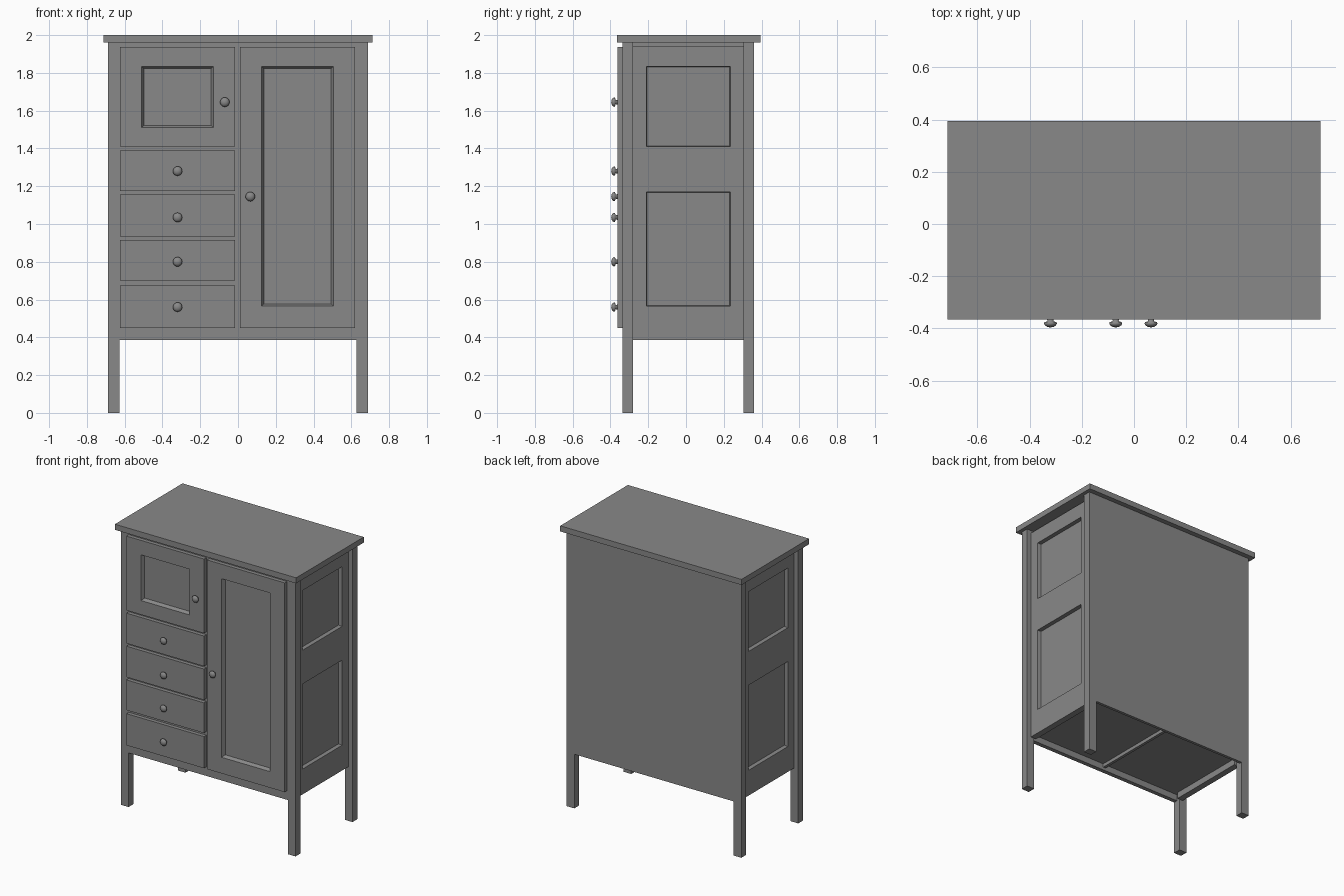
import bpy, bmesh, math
from mathutils import Vector

cube = bpy.data.objects.get("Cube")
if cube:
    bpy.data.objects.remove(cube, do_unlink=True)

grey = bpy.data.materials.new("painted_grey")
grey.use_nodes = True
colour = (0.25, 0.25, 0.25, 1)
grey.diffuse_color = colour
grey.node_tree.nodes["Principled BSDF"].inputs["Base Color"].default_value = colour


def finish(name, bm):
    bmesh.ops.recalc_face_normals(bm, faces=bm.faces)
    mesh = bpy.data.meshes.new(name)
    bm.to_mesh(mesh)
    bm.free()
    mesh.materials.append(grey)
    obj = bpy.data.objects.new(name, mesh)
    bpy.context.collection.objects.link(obj)
    return obj


def box(name, x, y, z):
    bm = bmesh.new()
    bmesh.ops.create_cube(bm, size=1)
    for v in bm.verts:
        v.co = Vector([(a + b) / 2 + c * (b - a) for (a, b), c in zip((x, y, z), v.co)])
    return finish(name, bm)


def panelled_plate(name, place, outer, hole, thick, depth, bevel):
    """Plate with a recessed panel; place(u, v, d) maps plate space, d = depth behind the face."""
    u0, u1, v0, v1 = hole
    floor = (u0 + bevel, u1 - bevel, v0 + bevel, v1 - bevel)
    bm = bmesh.new()
    loops = []
    for (a, b, c, e), d in ((outer, thick), (outer, 0), (hole, 0), (floor, depth)):
        loops.append([bm.verts.new(place(u, v, d)) for u, v in ((a, c), (b, c), (b, e), (a, e))])
    for p, q in zip(loops, loops[1:]):
        for i in range(4):
            j = (i + 1) % 4
            bm.faces.new((p[i], p[j], q[j], q[i]))
    bm.faces.new(loops[0])
    bm.faces.new(loops[-1])
    return finish(name, bm)


# Main dimensions
LEG_X, IN_X = 0.687, 0.627
FRONT, BACK = -0.335, 0.36
LEG_D = 0.055
BASE, FLOOR, TOP = 0.385, 0.43, 1.96
DOOR_Y = -0.362

# Top board and carcass
box("top_board", (-0.713, 0.713), (-0.365, 0.395), (TOP, 2.0))
box("carcass", (-IN_X, IN_X), (FRONT, BACK), (FLOOR, TOP))

# Base rails and divider under the floor
box("front_base_rail", (-IN_X, IN_X), (FRONT, FRONT + 0.03), (BASE, FLOOR))
box("back_base_rail", (-IN_X, IN_X), (BACK - 0.02, BACK), (BASE, FLOOR))
box("base_divider", (-0.01, 0.01), (FRONT + 0.03, BACK - 0.02), (BASE + 0.02, FLOOR))

# Legs and panelled sides, mirrored left and right
for side, s in (("left", 1), ("right", -1)):
    xs = sorted((s * IN_X, s * LEG_X))
    box(side + "_front_leg", xs, (FRONT, FRONT + LEG_D), (0, TOP))
    box(side + "_back_leg", xs, (BACK - LEG_D, BACK), (0, TOP))
    box(side + "_base_rail", sorted((s * 0.61, s * 0.655)),
        (FRONT + LEG_D, BACK - LEG_D), (BASE, FLOOR))

    def on_side(u, v, d, s=s):
        return (s * (0.655 - d), u, v)

    for part, z0, z1, h0, h1 in (("lower", FLOOR, 1.29, 0.565, 1.17),
                                 ("upper", 1.29, 1.94, 1.41, 1.835)):
        panelled_plate(f"{side}_{part}_side_panel", on_side,
                       (FRONT + LEG_D, BACK - LEG_D, z0, z1),
                       (-0.21, 0.235, h0, h1), 0.03, 0.026, 0.004)


# Doors
def on_front(u, v, d):
    return (u, DOOR_Y + d, v)


panelled_plate("small_door", on_front, (-0.625, -0.015, 1.41, 1.938),
               (-0.51, -0.13, 1.51, 1.835), 0.027, 0.024, 0.012)
panelled_plate("tall_door", on_front, (0.01, 0.62, 0.45, 1.938),
               (0.125, 0.505, 0.565, 1.835), 0.027, 0.024, 0.012)

# Drawer fronts
for i, (z0, z1) in enumerate(((0.45, 0.675), (0.7, 0.915), (0.935, 1.155), (1.175, 1.39))):
    box(f"drawer_front_{i + 1}", (-0.625, -0.015), (DOOR_Y, FRONT), (z0, z1))


# Round knobs: a lathed profile of radius and distance from the front
def knob(name, x, z):
    profile = [(0.013, 0), (0.011, 0.01), (0.023, 0.014), (0.025, 0.019),
               (0.021, 0.026), (0.012, 0.032)]
    n = 20
    bm = bmesh.new()
    rings = [[bm.verts.new((x + r * math.cos(k * math.tau / n), DOOR_Y - d,
                            z + r * math.sin(k * math.tau / n))) for k in range(n)]
             for r, d in profile]
    for p, q in zip(rings, rings[1:]):
        for k in range(n):
            j = (k + 1) % n
            bm.faces.new((p[k], p[j], q[j], q[k]))
    bm.faces.new(rings[0])
    tip = bm.verts.new((x, DOOR_Y - 0.034, z))
    for k in range(n):
        bm.faces.new((rings[-1][k], rings[-1][(k + 1) % n], tip))
    for f in bm.faces:
        f.smooth = True
    finish(name, bm)


for i, z in enumerate((0.56, 0.8, 1.035, 1.28)):
    knob(f"drawer_knob_{i + 1}", -0.32, z)
knob("small_door_knob", -0.07, 1.645)
knob("tall_door_knob", 0.065, 1.145)
